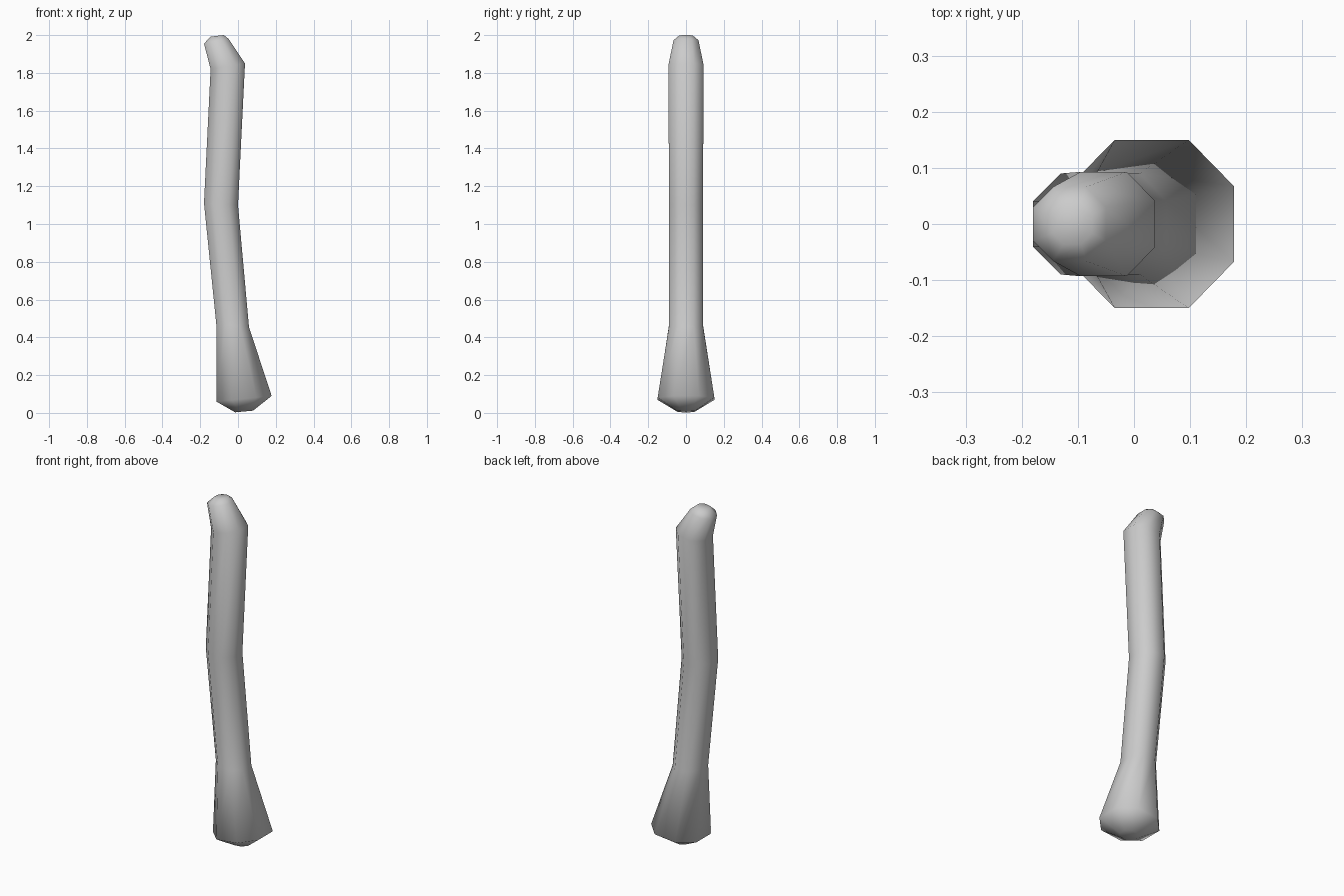
import bpy, bmesh

if "Cube" in bpy.data.objects:
    bpy.data.objects.remove(bpy.data.objects["Cube"])

# Tilted octagonal sections: left x, left z, right x, right z, half depth
SECTIONS = [
    (-0.015, 0.003, 0.08, 0.012, 0.045),
    (-0.115, 0.06, 0.178, 0.09, 0.15),
    (-0.115, 0.47, 0.058, 0.455, 0.09),
    (-0.18, 1.11, 0.0, 1.10, 0.09),
    (-0.145, 1.82, 0.037, 1.85, 0.093),
    (-0.18, 1.955, -0.05, 1.98, 0.066),
    (-0.145, 1.992, -0.075, 2.0, 0.036),
]
K = 0.45  # corner position of the octagon along each side
OCTAGON = [(1, -K), (1, K), (K, 1), (-K, 1), (-1, K), (-1, -K), (-K, -1), (K, -1)]


def loft(name, sections):
    bm = bmesh.new()
    rings = []
    for lx, lz, rx, rz, depth in sections:
        ring = []
        for u, v in OCTAGON:
            t = (u + 1) / 2
            ring.append(bm.verts.new((lx + (rx - lx) * t, v * depth, lz + (rz - lz) * t)))
        rings.append(ring)
    for a, b in zip(rings, rings[1:]):
        for i in range(8):
            j = (i + 1) % 8
            bm.faces.new((a[i], a[j], b[j], b[i]))
    bm.faces.new(rings[0][::-1])
    bm.faces.new(rings[-1])
    bmesh.ops.recalc_face_normals(bm, faces=bm.faces)
    for f in bm.faces:
        f.smooth = True
    mesh = bpy.data.meshes.new(name)
    bm.to_mesh(mesh)
    bm.free()
    obj = bpy.data.objects.new(name, mesh)
    bpy.context.collection.objects.link(obj)
    return obj


# Bent shaft with flared foot and slanted rounded tip
loft("bent_club", SECTIONS)
